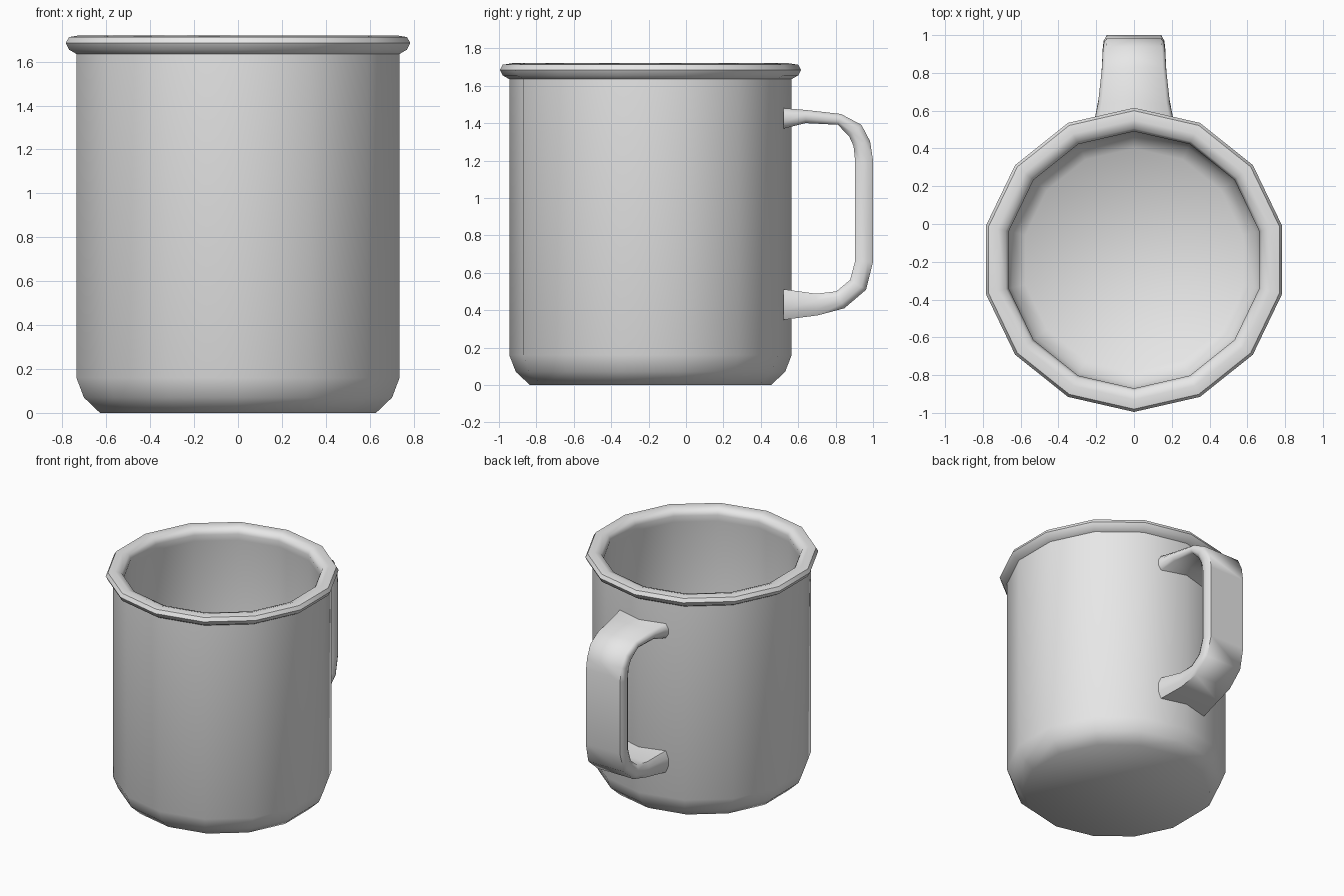
import bpy, bmesh, math
from mathutils import Vector

if "Cube" in bpy.data.objects:
    bpy.data.objects.remove(bpy.data.objects["Cube"])

SIDES = 14
CENTRE_Y = -0.19

grey = bpy.data.materials.new("light_grey")
grey.use_nodes = True
grey.diffuse_color = (0.8, 0.8, 0.8, 1)
grey.node_tree.nodes["Principled BSDF"].inputs["Base Color"].default_value = (0.8, 0.8, 0.8, 1)


def loft(name, rings, angle):
    """Skin a list of closed rings, cap both ends and shade the result."""
    bm = bmesh.new()
    loops = [[bm.verts.new(p) for p in ring] for ring in rings]
    count = len(rings[0])
    for a, b in zip(loops, loops[1:]):
        for i in range(count):
            j = (i + 1) % count
            bm.faces.new((a[i], a[j], b[j], b[i]))
    bm.faces.new(loops[0][::-1])
    bm.faces.new(loops[-1])
    bmesh.ops.recalc_face_normals(bm, faces=bm.faces)
    mesh = bpy.data.meshes.new(name)
    bm.to_mesh(mesh)
    bm.free()
    mesh.materials.append(grey)
    obj = bpy.data.objects.new(name, mesh)
    bpy.context.collection.objects.link(obj)
    bpy.ops.object.select_all(action='DESELECT')
    bpy.context.view_layer.objects.active = obj
    obj.select_set(True)
    bpy.ops.object.shade_smooth_by_angle(angle=math.radians(angle))
    return obj


def circle(radius, z):
    steps = [math.pi / 2 + math.tau * i / SIDES for i in range(SIDES)]
    return [Vector((radius * math.cos(a), CENTRE_Y + radius * math.sin(a), z)) for a in steps]


# Cup: chamfered foot, straight wall, rolled rim, inner wall and floor
outside = [(0.645, 0), (0.72, 0.07), (0.755, 0.16), (0.755, 1.635)]
rim = [(0.79, 1.655), (0.805, 1.685), (0.79, 1.712), (0.74, 1.72), (0.695, 1.705), (0.68, 1.67)]
inside = [(0.69, 1.62), (0.69, 0.2), (0.66, 0.12), (0.59, 0.06)]
loft("cup", [circle(r, z) for r, z in outside + rim + inside], 50)

# Handle: strap swept along a path of (y, z, half thickness, half width)
path = [
    (0.52, 1.425, 0.055, 0.215), (0.64, 1.435, 0.035, 0.19),
    (0.82, 1.42, 0.03, 0.17), (0.905, 1.36, 0.045, 0.165),
    (0.94, 1.29, 0.046, 0.16), (0.952, 1.2, 0.048, 0.16),
    (0.952, 0.66, 0.048, 0.16), (0.92, 0.535, 0.05, 0.165),
    (0.825, 0.455, 0.05, 0.17), (0.7, 0.43, 0.058, 0.18),
    (0.52, 0.43, 0.082, 0.215),
]
# Rounded strap section as fractions of half width and half thickness
quarter = [(1, 0.4), (0.9, 1)]
section = (quarter + [(-x, t) for x, t in quarter[::-1]]
           + [(-x, -t) for x, t in quarter] + [(x, -t) for x, t in quarter[::-1]])

rings = []
for i, (y, z, thick, width) in enumerate(path):
    before, after = path[max(i - 1, 0)], path[min(i + 1, len(path) - 1)]
    along = Vector((0, after[0] - before[0], after[1] - before[1])).normalized()
    if i in (0, len(path) - 1):
        along = Vector((0, 1 if i == 0 else -1, 0))
    out = Vector((0, -along.z, along.y))
    rings.append([Vector((x * width, y, z)) + out * t * thick for x, t in section])
loft("handle", rings, 60)
